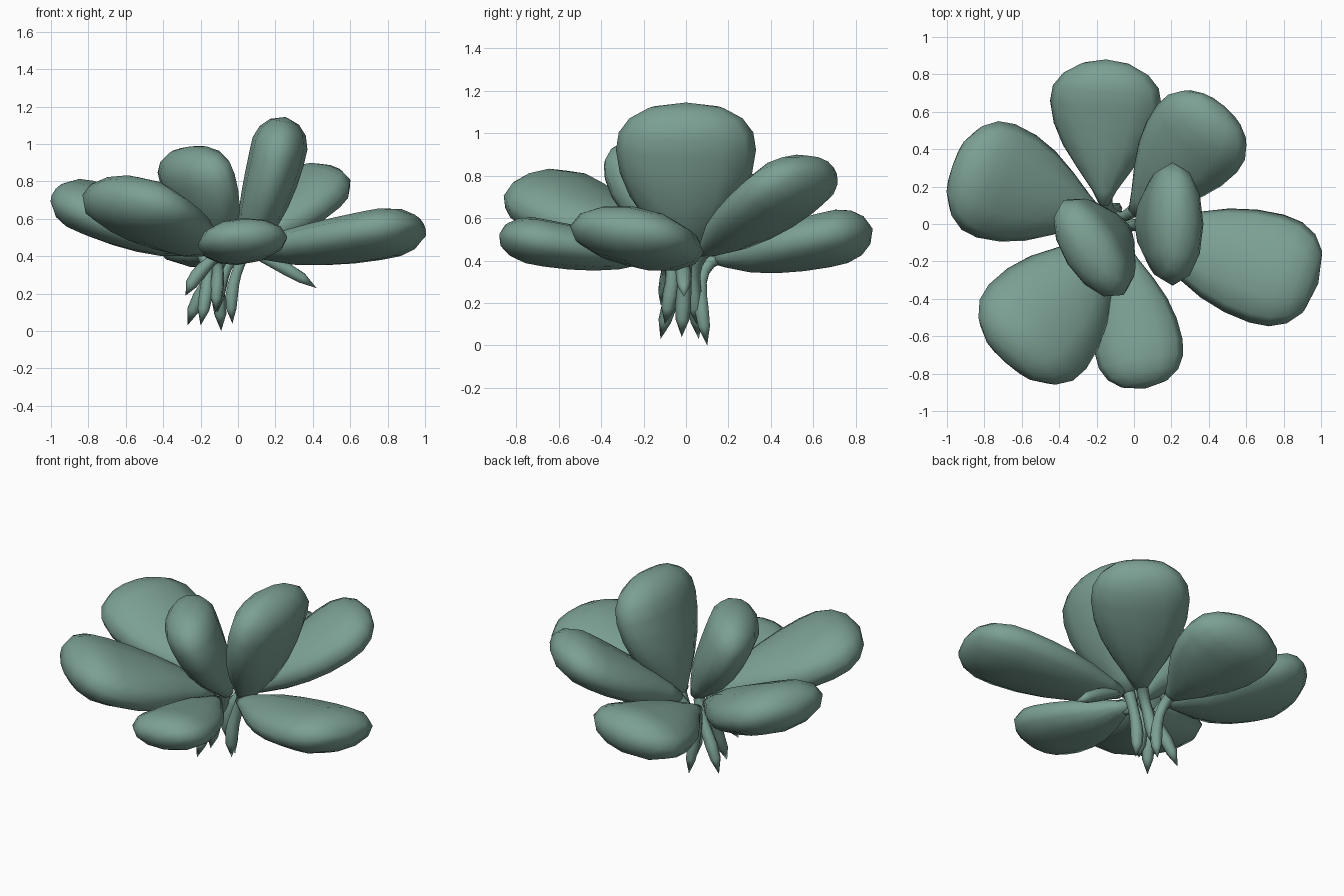
import bpy, bmesh, math
from mathutils import Vector
from mathutils.geometry import interpolate_bezier

cube = bpy.data.objects.get("Cube")
if cube:
    bpy.data.objects.remove(cube, do_unlink=True)

# Single grey-green material
green = bpy.data.materials.new("sage_green")
green.use_nodes = True
colour = (0.20, 0.35, 0.295, 1)
green.diffuse_color = colour
bsdf = green.node_tree.nodes["Principled BSDF"]
bsdf.inputs["Base Color"].default_value = colour
bsdf.inputs["Roughness"].default_value = 0.7

UP = Vector((0, 0, 1))


def loft(name, centres, widths, thicks, side, sides):
    """Skin elliptical rings along a path; the last centre is a closing point."""
    bm = bmesh.new()
    rings = []
    last = len(centres) - 1
    for i in range(last):
        along = (centres[i + 1] - centres[max(i - 1, 0)]).normalized()
        across = (side - along * side.dot(along)).normalized()
        normal = across.cross(along)
        ring = []
        for k in range(sides):
            a = math.tau * k / sides
            offset = across * math.cos(a) * widths[i] + normal * math.sin(a) * thicks[i]
            ring.append(bm.verts.new(centres[i] + offset))
        rings.append(ring)
    for low, high in zip(rings, rings[1:]):
        for k in range(sides):
            n = (k + 1) % sides
            bm.faces.new((low[k], low[n], high[n], high[k]))
    point = bm.verts.new(centres[last])
    for k in range(sides):
        bm.faces.new((rings[-1][k], rings[-1][(k + 1) % sides], point))
    bm.faces.new(rings[0])
    bmesh.ops.recalc_face_normals(bm, faces=bm.faces)
    for face in bm.faces:
        face.smooth = True
    mesh = bpy.data.meshes.new(name)
    bm.to_mesh(mesh)
    bm.free()
    mesh.materials.append(green)
    bpy.context.collection.objects.link(bpy.data.objects.new(name, mesh))


# Blade profile: position along leaf, relative width, relative thickness
PROFILE = [(0, .08, .22), (.1, .22, .46), (.25, .5, .74), (.4, .76, .88), (.55, .93, .96),
           (.7, 1, 1), (.81, .95, 1), (.9, .76, .84), (.965, .45, .52), (1, 0, 0)]
CROWN = Vector((-.1, 0, .3))


def leaf(name, base, tip, width, thick, roll, fullness, root):
    base, tip, root = Vector(base), Vector(tip), Vector(root)
    axis = (tip - base).normalized()
    side = axis.cross(UP).normalized() + UP * roll
    normal = side.cross(axis).normalized()
    centres = [base.lerp(tip, t) - normal * .02 * math.sin(math.pi * t) for t, w, h in PROFILE]
    # Lower fullness exponents broaden the blade near its base
    loft(name + "_leaf", centres, [width * w ** fullness for t, w, h in PROFILE],
         [thick * h for t, w, h in PROFILE], side, 12)
    # Stalk that bends through the crown and ends in a pointed root
    bend = root.lerp(CROWN, .4) + UP * .13
    path = interpolate_bezier(base + axis * .12, base - axis * .08, bend, root, 9)
    radii = [.04, .04, .035, .032, .032, .035, .038, .032, 0]
    loft(name + "_stalk_and_root", path, radii, radii, side, 6)


# Low spreading leaves
leaf("left", (.06, -.04, .43), (.985, -.32, .565), .305, .13, .12, .7, (.42, -.01, .23))
leaf("back", (-.16, .1, .42), (-.15, .88, .55), .30, .13, .12, 1, (-.09, .1, 0))
leaf("front", (-.06, -.12, .43), (.06, -.88, .525), .238, .11, -.04, .8, (-.28, -.12, .19))

# Middle leaves
leaf("back_left", (0, .06, .44), (.475, .62, .855), .28, .13, 0, .8, (-.11, .05, .1))
leaf("back_right", (-.18, .04, .44), (-.97, .31, .74), .32, .142, 0, .85, (-.2, -.12, .03))
leaf("front_right", (-.12, -.08, .44), (-.68, -.745, .755), .345, .15, .05, .85, (-.12, -.1, .1))

# Upright centre leaves
leaf("tall_centre", (.04, 0, .42), (.255, 0, 1.145), .33, .15, 0, .78, (-.03, -.02, .04))
leaf("short_centre", (-.05, -.02, .43), (-.27, -.16, .985), .3, .15, 0, .8, (-.27, .06, .03))
